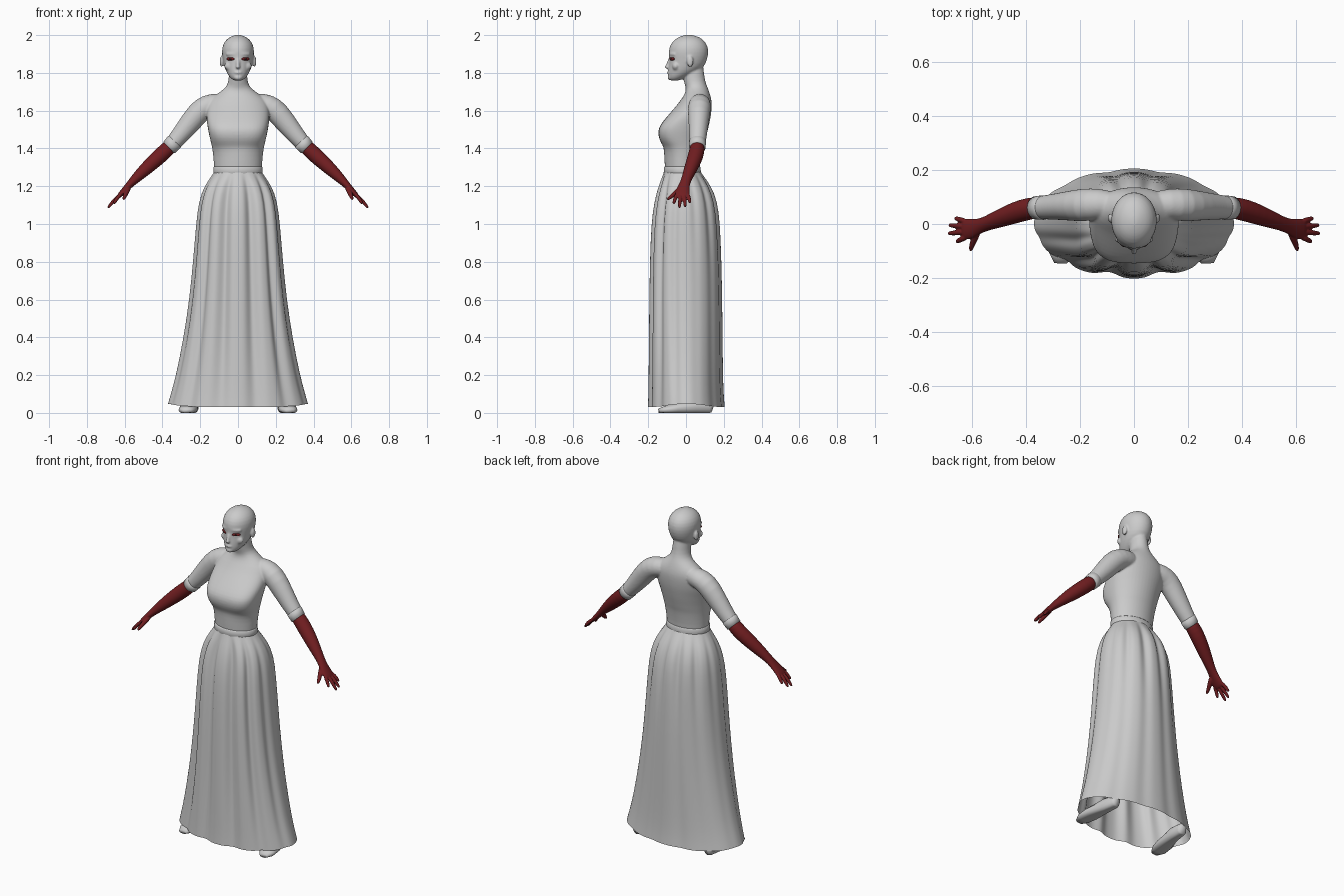
import bpy, bmesh, math
from mathutils import Vector, Matrix

cube = bpy.data.objects.get("Cube")
if cube:
    bpy.data.objects.remove(cube)


def material(name, rgb):
    m = bpy.data.materials.new(name)
    m.use_nodes = True
    m.diffuse_color = (*rgb, 1)
    m.node_tree.nodes["Principled BSDF"].inputs["Base Color"].default_value = (*rgb, 1)
    return m


GREY = material("pale grey", (0.6, 0.6, 0.6))
RED = material("dark red", (0.165, 0.013, 0.015))
DARK = material("dark iris", (0.03, 0.01, 0.01))
SIDES = (1, -1)


def skin(bm, rings, cap=True):
    """Join rings of points into a tube of quads."""
    loops = [[bm.verts.new(p) for p in ring] for ring in rings]
    for a, b in zip(loops, loops[1:]):
        for i in range(len(a)):
            j = (i + 1) % len(a)
            bm.faces.new((a[i], a[j], b[j], b[i]))
    if cap:
        bm.faces.new(loops[0][::-1])
        bm.faces.new(loops[-1])


def ring(z, rx, front, back, power=2.0, n=24, fold=None, wave=None):
    """Horizontal outline, squarer in front by power; the angle starts at the front."""
    pts, cy, ry = [], (front + back) / 2, (back - front) / 2
    for i in range(n):
        t = math.tau * i / n
        s, c = math.sin(t), -math.cos(t)
        d = fold(t, z) if fold else 0
        e = 2 / power if c < 0 else 1
        x = math.copysign(abs(s) ** e, s) * (rx + d)
        y = math.copysign(abs(c) ** e, c) * (ry + d)
        pts.append((x, cy + y, z + (wave(t, z) if wave else 0)))
    return pts


def tube(bm, path, side=1, ref=(0, 1, 0), n=16):
    """Limb through (x, y, z, radius along ref, other radius)."""
    pts = [Vector((p[0] * side, p[1], p[2])) for p in path]
    rings = []
    for i, p in enumerate(pts):
        t = (pts[min(i + 1, len(pts) - 1)] - pts[max(i - 1, 0)]).normalized()
        u = Vector(ref)
        u = (u - t * u.dot(t)).normalized()
        v = t.cross(u)
        ru, rv = path[i][3], path[i][-1]
        angles = [math.tau * k / n for k in range(n)]
        rings.append([p + u * ru * math.cos(a) + v * rv * math.sin(a) for a in angles])
    skin(bm, rings)


def ball(bm, centre, radii, side=1, yaw=0):
    c = Vector((centre[0] * side, centre[1], centre[2]))
    turn = Matrix.Rotation(yaw * side, 4, "Z")
    mat = Matrix.Translation(c) @ turn @ Matrix.Diagonal((*radii, 1))
    bmesh.ops.create_uvsphere(bm, u_segments=20, v_segments=12, radius=1, matrix=mat)


def finish(name, bm, mat, subdivide=0, voxel=0, smooth=0):
    bmesh.ops.recalc_face_normals(bm, faces=bm.faces)
    me = bpy.data.meshes.new(name)
    bm.to_mesh(me)
    bm.free()
    me.materials.append(mat)
    me.polygons.foreach_set("use_smooth", [True] * len(me.polygons))
    ob = bpy.data.objects.new(name, me)
    bpy.context.collection.objects.link(ob)
    if subdivide:
        m = ob.modifiers.new("subdivide", "SUBSURF")
        m.levels = m.render_levels = subdivide
    if voxel:
        m = ob.modifiers.new("blend", "REMESH")
        m.mode, m.voxel_size, m.use_smooth_shade = "VOXEL", voxel, True
    if smooth:
        m = ob.modifiers.new("soften", "SMOOTH")
        m.factor, m.iterations = 0.5, smooth


# Body: torso, neck, head and sleeves blended into one surface
bm = bmesh.new()
TORSO = [(1.22, .12, -.105, .072), (1.30, .128, -.113, .073), (1.36, .132, -.116, .082),
         (1.405, .138, -.118, .09, 2.3), (1.425, .143, -.13, .097, 2.6),
         (1.455, .15, -.145, .105, 2.9), (1.49, .158, -.149, .115, 3), (1.52, .163, -.14, .122, 2.9),
         (1.555, .168, -.113, .13, 2.6), (1.59, .168, -.083, .135, 2.3),
         (1.63, .163, -.048, .138), (1.66, .15, -.026, .135), (1.69, .11, -.005, .127),
         (1.72, .066, .001, .116), (1.75, .051, -.012, .103), (1.80, .048, -.02, .095),
         (1.87, .04, -.02, .09)]
HEAD = [(1.757, .022, -.086, -.04), (1.775, .043, -.095, .0), (1.80, .06, -.096, .055),
        (1.83, .073, -.094, .096), (1.87, .081, -.089, .113), (1.91, .087, -.094, .121),
        (1.95, .082, -.086, .114), (1.98, .06, -.058, .088), (1.994, .034, -.03, .06),
        (2.002, .01, 0, .025)]
for profile in (TORSO, HEAD):
    skin(bm, [ring(*r) for r in profile])
ball(bm, (0, -.10, 1.832), (.012, .014, .010))
tube(bm, [(0, -.08, 1.885, .010), (0, -.093, 1.85, .010), (0, -.10, 1.83, .011)])
ball(bm, (0, -.091, 1.802), (.022, .010, .007))
ball(bm, (0, -.086, 1.775), (.022, .012, .014))
for s in SIDES:
    ball(bm, (.038, -.073, 1.899), (.032, .010, .010), s, .5)
    ball(bm, (.043, -.054, 1.836), (.03, .02, .024), s)
    ball(bm, (.087, .022, 1.86), (.010, .018, .030), s)
    tube(bm, [(.06, .07, 1.64, .05), (.13, .075, 1.638, .058), (.188, .07, 1.617, .064),
              (.25, .067, 1.54, .054, .059), (.31, .063, 1.465, .048), (.358, .06, 1.412, .042),
              (.362, .06, 1.408, .036)], s)
finish("body", bm, GREY, 1, .005, 7)

# Sleeve cuffs
bm = bmesh.new()
for s in SIDES:
    tube(bm, [(.334, .061, 1.438, .041), (.336, .061, 1.436, .0455), (.364, .06, 1.405, .043),
              (.366, .06, 1.403, .038)], s, n=28)
finish("sleeve_cuffs", bm, GREY)

# Gloves with palm, four fingers and thumb
TIPS = [(.658, -.066, 1.107), (.689, -.035, 1.085), (.686, -.004, 1.09), (.664, .022, 1.112)]
for s, label in zip(SIDES, ("left", "right")):
    bm = bmesh.new()
    tube(bm, [(.35, .06, 1.422, .036), (.37, .06, 1.40, .041), (.41, .052, 1.363, .042),
              (.46, .035, 1.318, .039), (.52, .012, 1.262, .031), (.565, -.005, 1.218, .025, .021),
              (.595, -.016, 1.185, .036, .017), (.625, -.02, 1.153, .041, .014),
              (.636, -.02, 1.142, .034, .009)], s)
    for k, (x, y, z) in enumerate(TIPS):
        root = Vector((.618, -.048 + k * .019, 1.16))
        tip = Vector((x, y, z))
        mid = root.lerp(tip, .5) + Vector((.003, 0, .003))
        tube(bm, [(*root, .011), (*mid, .0105), (*root.lerp(tip, .9), .009), (*tip, .005)], s, n=10)
    tube(bm, [(.575, -.015, 1.20, .015), (.59, -.052, 1.168, .014), (.602, -.082, 1.142, .011),
              (.606, -.102, 1.128, .006)], s, ref=(1, 0, 1), n=10)
    finish(label + "_glove", bm, RED, 1, .0035, 2)


# Pleated skirt, open at the hem: deep pleats in front, gathers high on the back
def pleat(t, z):
    facing = math.cos(t)
    depth = .03 * min(1, max(0, (1.27 - z) / .12)) * (.15 + .85 * abs(facing))
    if facing < 0:
        depth *= .25 + .7 * max(0, (z - .8) / .5)
    else:
        depth *= min(1, .6 + z)
    valley = (.5 - .5 * math.cos(12 * t)) ** 2
    return depth * (.2 - valley)


def hem_wave(t, z):
    return .018 * math.sin(t) ** 4 if z < .1 else 0


SKIRT = [(1.28, .124, -.115, .075), (1.25, .142, -.125, .095, 2.1), (1.20, .178, -.142, .13, 2.3),
         (1.12, .207, -.162, .162, 2.4), (1.0, .221, -.178, .177, 2.4),
         (.8, .237, -.185, .186, 2.35), (.6, .257, -.188, .19, 2.3), (.4, .287, -.19, .192, 2.2),
         (.2, .327, -.193, .194, 2.1), (.09, .353, -.195, .198, 2.05), (.03, .37, -.198, .204)]
bm = bmesh.new()
skin(bm, [ring(*r, n=120, fold=pleat, wave=hem_wave) for r in SKIRT], cap=False)
finish("skirt", bm, GREY, 1)

# Waistband
bm = bmesh.new()
skin(bm, [ring(*r, n=48) for r in ((1.262, .127, -.114, .077), (1.268, .130, -.118, .079),
                                   (1.300, .130, -.117, .077), (1.305, .126, -.113, .074))])
finish("waistband", bm, GREY)

# Shoes with flat soles
bm = bmesh.new()
for s in SIDES:
    tube(bm, [(.235, .14, .025, .018, .025), (.238, .125, .03, .03, .036),
              (.245, .05, .035, .033, .045), (.262, -.05, .022, .05, .03),
              (.27, -.11, .015, .045, .022), (.272, -.145, .011, .024, .012)], s, ref=(1, 0, 0))
for v in bm.verts:
    v.co.z = max(v.co.z, 0)
finish("shoes", bm, GREY)

# Eyes: red lids with a dark iris, turned to follow the face
for name, mat, centre, radii in (("eyelids", RED, (.039, -.074, 1.874), (.025, .008, .009)),
                                 ("irises", DARK, (.041, -.079, 1.874), (.009, .005, .0055))):
    bm = bmesh.new()
    for s in SIDES:
        ball(bm, centre, radii, s, .5)
    finish(name, bm, mat)
